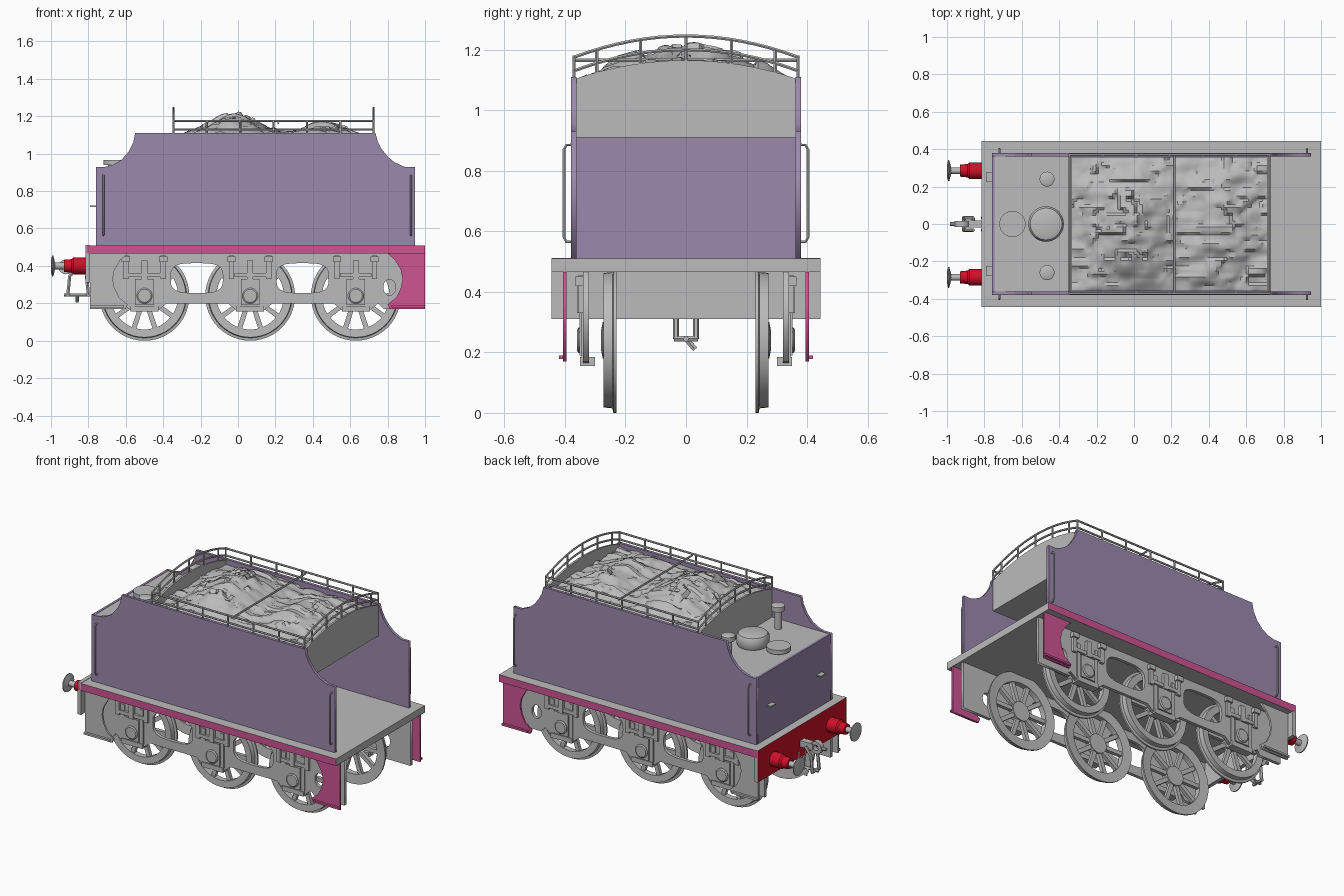
import bpy, bmesh, math
from mathutils import Vector, Matrix, noise

old = bpy.data.objects.get("Cube")
if old:
    bpy.data.objects.remove(old)


def material(name, rgb):
    m = bpy.data.materials.new(name)
    m.use_nodes = True
    m.diffuse_color = (*rgb, 1)
    m.node_tree.nodes["Principled BSDF"].inputs["Base Color"].default_value = (*rgb, 1)
    return m


GREY = material("grey metal", (0.5, 0.5, 0.5))
PURPLE = material("purple paint", (0.33, 0.25, 0.42))
PINK = material("pink trim", (0.62, 0.09, 0.29))
RED = material("red paint", (0.63, 0.005, 0.02))


def add(name, bm, mat, smooth=False):
    bmesh.ops.recalc_face_normals(bm, faces=bm.faces)
    me = bpy.data.meshes.new(name)
    bm.to_mesh(me)
    bm.free()
    me.materials.append(mat)
    ob = bpy.data.objects.new(name, me)
    bpy.context.collection.objects.link(ob)
    if smooth:
        bpy.ops.object.select_all(action='DESELECT')
        bpy.context.view_layer.objects.active = ob
        ob.select_set(True)
        bpy.ops.object.shade_smooth_by_angle(angle=math.radians(35))
    return ob


def box(name, lo, hi, mat=GREY):
    bm = bmesh.new()
    lo, hi = Vector(lo), Vector(hi)
    size = Matrix.Diagonal((*(hi - lo), 1))
    bmesh.ops.create_cube(bm, size=1, matrix=Matrix.Translation((lo + hi) / 2) @ size)
    return add(name, bm, mat)


def lathe(name, profile, loc, axis, mat=GREY, n=32, ring=False):
    """Revolve (radius, distance) pairs round an axis; ring closes the section."""
    bm = bmesh.new()
    rows = [[bm.verts.new((r * math.cos(k * math.tau / n), r * math.sin(k * math.tau / n), t))
             for k in range(n)] for r, t in profile]
    pairs = list(zip(rows, rows[1:] + rows[:1]))
    for a, b in pairs if ring else pairs[:-1]:
        for k in range(n):
            j = (k + 1) % n
            bm.faces.new((a[k], a[j], b[j], b[k]))
    if not ring:
        bm.faces.new(rows[0])
        bm.faces.new(rows[-1])
    turn = Vector(axis).to_track_quat('Z', 'Y').to_matrix().to_4x4()
    bm.transform(Matrix.Translation(loc) @ turn)
    return add(name, bm, mat, True)


def curve_mesh(name, splines, mat, matrix, dims='3D', closed=False, **opts):
    cu = bpy.data.curves.new(name, 'CURVE')
    cu.dimensions = dims
    for key, value in opts.items():
        setattr(cu, key, value)
    for pts in splines:
        s = cu.splines.new('POLY')
        s.points.add(len(pts) - 1)
        for p, co in zip(s.points, pts):
            p.co = (*co, *([0] * (3 - len(co))), 1)
        s.use_cyclic_u = closed
    tmp = bpy.data.objects.new(name, cu)
    bpy.context.collection.objects.link(tmp)
    dg = bpy.context.evaluated_depsgraph_get()
    me = bpy.data.meshes.new_from_object(tmp.evaluated_get(dg))
    bpy.data.objects.remove(tmp)
    bm = bmesh.new()
    bm.from_mesh(me)
    bmesh.ops.remove_doubles(bm, verts=bm.verts, dist=1e-5)
    bm.transform(matrix)
    return add(name, bm, mat, dims == '3D')


def tube(name, paths, r, mat=GREY):
    return curve_mesh(name, paths, mat, Matrix(), bevel_depth=r, bevel_resolution=1, use_fill_caps=True)


def plate(name, loops, y, thick, mat=GREY):
    """Side plate from an x-z outline, with later loops as holes."""
    turn = Matrix.Translation((0, y, 0)) @ Matrix.Rotation(math.pi / 2, 4, 'X')
    return curve_mesh(name, loops, mat, turn, '2D', True, extrude=thick / 2, fill_mode='BOTH')


def superellipse(cx, cz, rx, rz, n=24, power=0.6):
    def f(v):
        return math.copysign(abs(v) ** power, v)
    return [(cx + rx * f(math.cos(k * math.tau / n)), cz + rz * f(math.sin(k * math.tau / n)))
            for k in range(n)]


# footplate with pink side edges, and the red-faced buffer beam
foot = box("footplate", (-0.81, -0.445, 0.465), (1, 0.445, 0.51))
foot.data.materials.append(PINK)
for f in foot.data.polygons:
    f.material_index = int(abs(f.normal.y) > 0.5)
beam = box("buffer_beam", (-0.815, -0.445, 0.31), (-0.79, 0.445, 0.512))
beam.data.materials.append(RED)
for f in beam.data.polygons:
    f.material_index = int(f.normal.x < -0.5)

# body panels
side = [(-0.76, 0.51), (0.945, 0.51), (0.945, 0.93), (0.89, 0.93), (0.835, 0.955), (0.795, 0.99),
        (0.765, 1.03), (0.745, 1.07), (0.735, 1.11), (-0.55, 1.11), (-0.56, 1.06), (-0.585, 1.01),
        (-0.625, 0.965), (-0.67, 0.94), (-0.71, 0.93), (-0.76, 0.93)]
box("rear_panel", (-0.76, -0.362, 0.51), (-0.745, 0.362, 0.93), PURPLE)
box("tank_deck", (-0.745, -0.362, 0.91), (0.73, 0.362, 0.928))


def arch(base, rise, half=0.362, n=16):
    return [(half * (2 * k / n - 1), base + rise * (1 - (2 * k / n - 1) ** 2)) for k in range(n + 1)]


# arched bulkheads at both ends of the coal space
for name, x in (("rear_bulkhead", -0.345), ("front_bulkhead", 0.725)):
    outline = [(-0.362, 0.91)] + arch(1.105, 0.06) + [(0.362, 0.91)]
    bm = bmesh.new()
    face = bm.faces.new([bm.verts.new((x - 0.006, y, z)) for y, z in outline])
    ext = bmesh.ops.extrude_face_region(bm, geom=[face])
    bmesh.ops.translate(bm, vec=(0.012, 0, 0), verts=[v for v in ext["geom"] if isinstance(v, bmesh.types.BMVert)])
    add(name, bm, GREY)

# coal heap: two mounds broken into lumps
bm = bmesh.new()
bmesh.ops.create_grid(bm, x_segments=72, y_segments=48, size=1)
for v in bm.verts:
    x, y = 0.19 + v.co.x * 0.525, v.co.y * 0.358
    mound = 0.125 * math.exp(-((x + 0.02) / 0.2) ** 2) + 0.08 * math.exp(-((x - 0.46) / 0.15) ** 2)
    lump = noise.cell(Vector((x * 16 + 2 * noise.noise(Vector((x, y, 0)) * 9), y * 22, 1)))
    rough = noise.noise(Vector((x * 11, y * 13, 4)))
    v.co = (x, y, 1.085 + mound * (1 - (y / 0.36) ** 2) + 0.012 * lump + 0.016 * rough)
add("coal", bm, GREY, True)

# coal rails: side runs, arched ends, posts and the cross bar
rails, X0, X1 = [], -0.345, 0.725
for h in (0, 0.045):
    for x in (X0, X1):
        rails.append([(x, y, z) for y, z in arch(1.13 + h, 0.07, 0.37)])
    for s in (-1, 1):
        rails.append([(X0, s * 0.37, 1.13 + h), (X1, s * 0.37, 1.13 + h)])
for x in (X0, X1):
    for y in (-0.295, -0.15, 0, 0.15, 0.295):
        b = 1 - (y / 0.37) ** 2
        rails.append([(x, y, 1.1 + 0.06 * b), (x, y, 1.175 + 0.07 * b)])
for k in range(7):
    x = X0 + (X1 - X0) * k / 6
    rails += [[(x, s * 0.37, 1.09), (x, s * 0.37, 1.18)] for s in (-1, 1)]
rails.append([(0.215, -0.37, 1.165), (0.215, 0.37, 1.165)])
tube("coal_rails", rails, 0.006)

# fittings on the rear deck
lathe("water_dome", [(0.088, 0), (0.095, 0.015), (0.095, 0.06), (0.085, 0.075), (0.06, 0.082)],
      (-0.47, 0, 0.925), (0, 0, 1))
lathe("filler_lid", [(0.045, 0), (0.045, 0.015), (0.07, 0.015), (0.07, 0.042)], (-0.65, 0, 0.925), (0, 0, 1))
for s in (-1, 1):
    lathe("deck_vent", [(0.022, 0), (0.022, 0.12), (0.04, 0.12), (0.04, 0.15), (0.03, 0.155)],
          (-0.465, s * 0.25 - 0.01, 0.925), (0, 0, 1), n=20)
for y in (-0.25, 0.25):
    box("lamp_iron", (-0.79, y - 0.025, 0.715), (-0.76, y + 0.025, 0.723))

# coupling: hook, swing links, screw and lower bar
box("drawbar", (-0.9, -0.02, 0.375), (-0.81, 0.02, 0.415))
lathe("coupling_eye", [(0.018, -0.015), (0.04, -0.015), (0.04, 0.015), (0.018, 0.015)],
      (-0.92, 0, 0.395), (0, 1, 0), n=16, ring=True)
links = [[(-0.86, s * 0.033, 0.395), (-0.9, s * 0.033, 0.345), (-0.91, s * 0.033, 0.245)] for s in (-1, 1)]
links += [[(-0.81, s * 0.033, 0.35), (-0.8, s * 0.033, 0.245)] for s in (-1, 1)]
links += [[(x, -0.04, 0.245), (x, 0.04, 0.245)] for x in (-0.91, -0.8)] + [[(-0.93, 0, 0.245), (-0.78, 0, 0.245)]]
links += [[(-0.86, 0, 0.245), (-0.86, 0.03, 0.21)], [(-0.93, 0, 0.395), (-0.985, 0, 0.395)]]
tube("coupling_links", links, 0.01)

# plates at the footplate ends, as (distance from end, height)
step = [(0, 0.467), (0.2, 0.467), (0.16, 0.43), (0.13, 0.38), (0.12, 0.33), (0.13, 0.28), (0.155, 0.23),
        (0.2, 0.195), (0.19, 0.17), (0, 0.17)]
WHEELS = (-0.5, 0.065, 0.63)

# outer frame outline: deeper at each axle, with openings between
frame = [(-0.79, 0.467), (-0.79, 0.17), (-0.64, 0.17)]
for x in WHEELS:
    frame += [(x - 0.12, 0.2), (x - 0.07, 0.16), (x + 0.07, 0.16), (x + 0.12, 0.2)]
frame += [(0.78, 0.17), (0.985, 0.17), (0.985, 0.467)]
holes = [superellipse(c, 0.335, 0.14, 0.08) for c in (-0.22, 0.345)]
holes.append(superellipse(0.81, 0.285, 0.033, 0.043, power=1))

for s in (-1, 1):
    plate("side_panel", [side], s * 0.371, 0.018, PURPLE)
    plate("outer_frame", [frame] + holes, s * 0.33, 0.02)
    plate("front_step_plate", [[(1 - d, z) for d, z in step]], s * 0.4, 0.012, PINK)
    plate("rear_step_plate", [[(d - 0.79, z) for d, z in step]], s * 0.4, 0.012)
    for name, x0, x1, mat in (("front_step", 0.82, 1, PINK), ("rear_step", -0.79, -0.61, GREY)):
        box(name, (x0, s * 0.41 - 0.01, 0.178), (x1, s * 0.41 + 0.01, 0.19), mat)
    for x in (-0.72, 0.925):
        tube("handrail", [[(x, s * y, z) for y, z in
                           ((0.375, 0.565), (0.395, 0.565), (0.403, 0.58), (0.403, 0.87), (0.395, 0.885), (0.375, 0.885))]],
             0.005)
    # buffers
    at = (-0.81, s * 0.285, 0.4)
    lathe("buffer_housing", [(0.045, 0), (0.045, 0.07), (0.036, 0.08), (0.032, 0.12)], at, (-1, 0, 0), RED)
    lathe("buffer_head", [(0.018, 0.1), (0.018, 0.168), (0.056, 0.178), (0.056, 0.184), (0.03, 0.19)], at, (-1, 0, 0))

    for x in WHEELS:
        # wheel: flanged rim, hub and ten spokes
        hub = (x, 0, 0.24)
        lathe("wheel_rim", [(0.18, s * y) if r == 0 else (r, s * y) for r, y in
                            ((0, 0.235), (0, 0.27), (0.222, 0.272), (0.225, 0.243), (0.24, 0.24), (0.24, 0.23))],
              hub, (0, 1, 0), n=48, ring=True)
        lathe("wheel_hub", [(0.06, s * 0.235), (0.06, s * 0.275), (0.035, s * 0.28)], hub, (0, 1, 0))
        bm = bmesh.new()
        for k in range(10):
            m = Matrix.Translation((x, s * 0.252, 0.24)) @ Matrix.Rotation(k * math.tau / 10, 4, 'Y')
            bmesh.ops.create_cube(bm, size=1, matrix=m @ Matrix.Translation((0.12, 0, 0)) @ Matrix.Diagonal((0.15, 0.022, 0.026, 1)))
        add("wheel_spokes", bm, GREY)
        # axle box, horn guides, and spring hangers
        def part(name, dx, z0, z1, y0, y1, half):
            a, b = sorted((s * y0, s * y1))
            box(name, (x + dx - half, a, z0), (x + dx + half, b, z1))
        part("axle_box", 0, 0.19, 0.33, 0.335, 0.352, 0.05)
        part("horn_stay", 0, 0.155, 0.185, 0.3, 0.35, 0.075)
        part("spring_buckle", 0, 0.33, 0.43, 0.335, 0.36, 0.016)
        part("leaf_spring", 0, 0.34, 0.362, 0.335, 0.355, 0.085)
        for d in (-1, 1):
            part("horn_guide", d * 0.065, 0.185, 0.4, 0.335, 0.346, 0.012)
            part("spring_hanger", d * 0.1, 0.33, 0.455, 0.335, 0.355, 0.014)
            part("hanger_bracket", d * 0.1, 0.42, 0.45, 0.335, 0.365, 0.022)
        lathe("axle_cap", [(0.042, 0), (0.042, 0.02), (0.035, 0.025)], (x, s * 0.335, 0.24), (0, s, 0), n=20)
